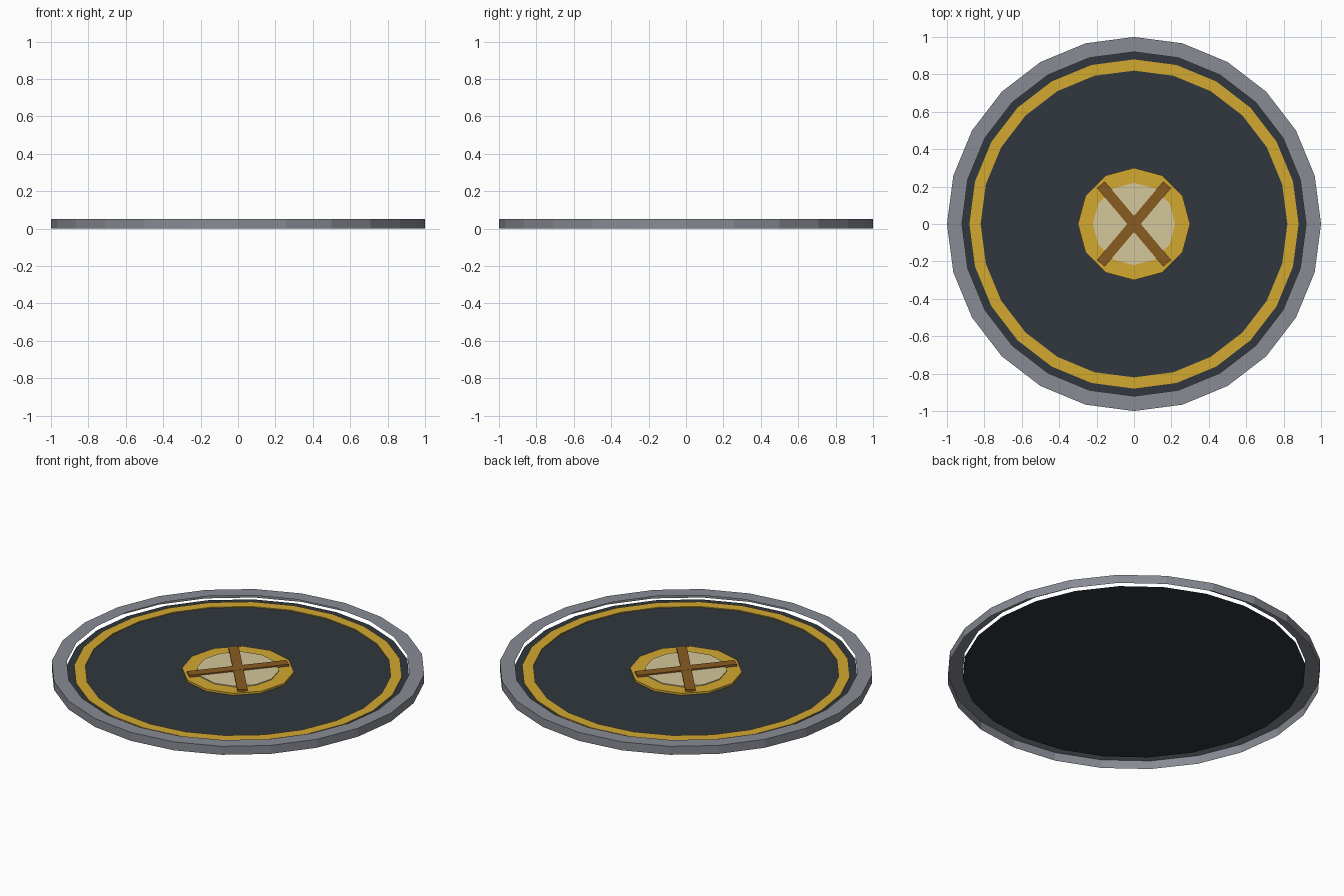
import bpy, bmesh
from math import sin, cos, pi

default = bpy.data.objects.get("Cube")
if default:
    bpy.data.objects.remove(default, do_unlink=True)


def linear(c):
    c /= 255
    return c / 12.92 if c <= 0.04045 else ((c + 0.055) / 1.055) ** 2.4


def material(name, rgb):
    col = [linear(c) for c in rgb] + [1]
    mat = bpy.data.materials.new(name)
    mat.use_nodes = True
    mat.diffuse_color = col
    mat.node_tree.nodes["Principled BSDF"].inputs["Base Color"].default_value = col
    return mat


grey = material("steel grey", (136, 139, 148))
slate = material("dark slate", (48, 55, 61))
gold = material("gold", (211, 168, 48))
cream = material("cream", (213, 199, 155))
brown = material("brown", (137, 92, 34))


def finish(name, bm, mat):
    mesh = bpy.data.meshes.new(name)
    bm.to_mesh(mesh)
    bm.free()
    mesh.materials.append(mat)
    obj = bpy.data.objects.new(name, mesh)
    bpy.context.collection.objects.link(obj)
    return obj


def lathe(name, profile, sides, mat):
    """Sweep (radius, z) points around z; a zero radius ends in a flat cap."""
    bm = bmesh.new()
    rings = []
    for r, z in profile:
        if r == 0:
            bm.faces.new(rings[-1])
            continue
        rings.append([bm.verts.new((r * sin(2 * pi * i / sides),
                                    r * cos(2 * pi * i / sides), z))
                      for i in reversed(range(sides))])
    for low, high in zip(rings, rings[1:]):
        for i in range(sides):
            j = (i + 1) % sides
            bm.faces.new((low[i], low[j], high[j], high[i]))
    return finish(name, bm, mat)


# Open rim: outer wall and top band, hollow underneath
lathe("rim", [(1, 0), (1, 0.05), (0.92, 0.05)], 24, grey)

# Thin floor held inside the rim
lathe("floor_disc", [(0.92, 0.026), (0, 0.026)], 24, slate)

# Raised gold band
lathe("gold_band", [(0.88, 0.026), (0.88, 0.031), (0.82, 0.031), (0.82, 0.026)], 24, gold)

# Centre medallion
lathe("medallion", [(0.3, 0.026), (0.3, 0.038), (0, 0.038)], 12, gold)
lathe("medallion_inlay", [(0.22, 0.038), (0.22, 0.043), (0, 0.043)], 12, cream)

# Crossed bars
for side, top in ((1, 0.05), (-1, 0.0495)):
    bm = bmesh.new()
    bmesh.ops.create_cube(bm, size=1)
    bmesh.ops.scale(bm, vec=(0.055, 0.55, top - 0.038), verts=bm.verts)
    bar = finish("cross_bar_" + ("left" if side > 0 else "right"), bm, brown)
    bar.location.z = (top + 0.038) / 2
    bar.rotation_euler.z = -0.7 * side
